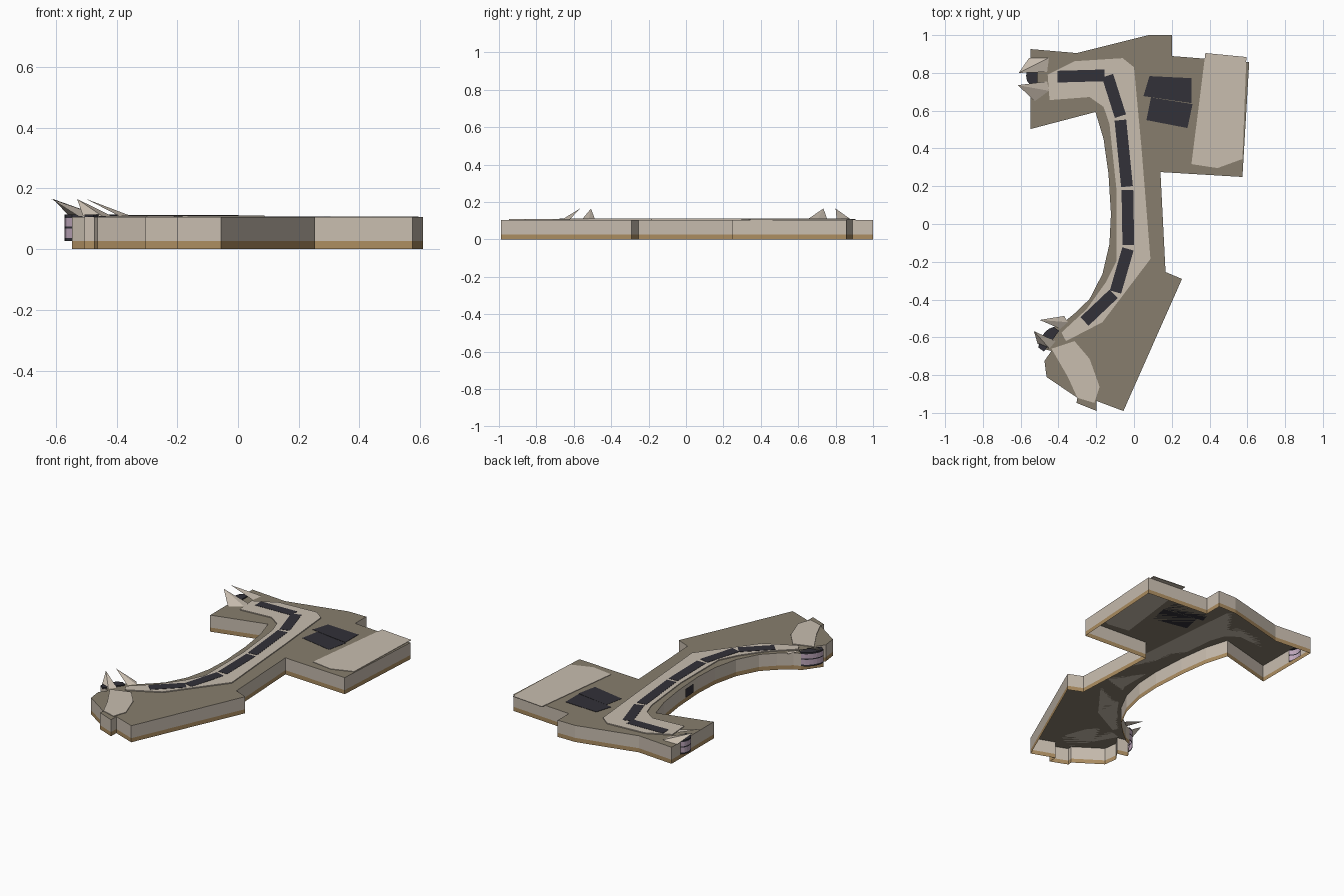
import bpy
import bmesh
import math
from mathutils import Vector

cube = bpy.data.objects.get("Cube")
if cube:
    bpy.data.objects.remove(cube)


def material(name, srgb):
    col = [c ** 2.2 for c in srgb] + [1.0]
    m = bpy.data.materials.new(name)
    m.use_nodes = True
    m.diffuse_color = col
    bsdf = next(n for n in m.node_tree.nodes if n.type == 'BSDF_PRINCIPLED')
    bsdf.inputs["Base Color"].default_value = col
    return m


BEIGE = material("beige stone", (.78, .735, .68))
TAUPE = material("taupe roof", (.525, .49, .425))
BROWN = material("brown plinth", (.67, .55, .38))
DARK = material("dark glass", (.21, .205, .23))
LILAC = material("lilac panel", (.74, .65, .73))


def finish(name, bm, mats):
    me = bpy.data.meshes.new(name)
    bm.to_mesh(me)
    bm.free()
    for m in mats:
        me.materials.append(m)
    ob = bpy.data.objects.new(name, me)
    bpy.context.collection.objects.link(ob)
    return ob


def slab(name, pts, z0, z1, mat):
    """Flat plate from a plan outline; no thickness gives a single sheet."""
    bm = bmesh.new()
    face = bm.faces.new([bm.verts.new((x, y, z0)) for x, y in pts])
    if z1 > z0:
        res = bmesh.ops.extrude_face_region(bm, geom=[face])
        up = [v for v in res["geom"] if isinstance(v, bmesh.types.BMVert)]
        bmesh.ops.translate(bm, verts=up, vec=(0, 0, z1 - z0))
        bmesh.ops.recalc_face_normals(bm, faces=bm.faces)
    else:
        face.normal_update()
        if face.normal.z < 0:
            face.normal_flip()
    bmesh.ops.triangulate(bm, faces=[f for f in bm.faces if len(f.verts) > 4])
    return finish(name, bm, [mat])


def wall(name, runs, bands):
    """Upright sheets along plan edges; bands are (z0, z1, material)."""
    bm = bmesh.new()
    for a, b in runs:
        for i, (z0, z1, _) in enumerate(bands):
            f = bm.faces.new([bm.verts.new((*p, z)) for p, z in
                              ((b, z0), (a, z0), (a, z1), (b, z1))])
            f.material_index = i
    bmesh.ops.remove_doubles(bm, verts=bm.verts, dist=.0001)
    return finish(name, bm, [m for _, _, m in bands])


def ribbon(name, a, b, width, z0, z1, mat):
    a, b = Vector(a), Vector(b)
    s = (b - a).normalized().orthogonal() * width / 2
    return slab(name, [a + s, b + s, b - s, a - s], z0, z1, mat)


ROOF = .105
PLINTH = .026
north_bay = ((-.547, .735), (-.547, .835))
south_bay = ((-.505, -.655), (-.425, -.545))

# Building shell, open underneath, with gaps for the glazed bays
outline = [
    (-.547, .926), (-.304, .905), (.077, 1), (.2, 1), (.2, .889), (.61, .857),
    (.574, .249), (.14, .275), (.167, -.254), (.254, -.291), (-.056, -.99),
    (-.198, -.937), (-.198, -.99), (-.304, -.947), (-.3, -.92), (-.463, -.81),
    (-.474, -.725), (-.437, -.672), *south_bay, (-.384, -.53), (-.31, -.47),
    (-.235, -.397), (-.167, -.265), (-.13, -.106), (-.122, .053),
    (-.135, .265), (-.161, .45), (-.204, .593), (-.547, .503), *north_bay]
edges = list(zip(outline, outline[1:] + outline[:1]))
wall("plinth", edges, [(0, PLINTH, BROWN)])
wall("outer_walls", [e for e in edges if e not in (north_bay, south_bay)],
     [(PLINTH, ROOF, BEIGE)])
slab("roof", outline, ROOF, ROOF, TAUPE)


# Curved bays with alternating glass lines and lilac panels
def bay(name, ends, bulge):
    a, b = map(Vector, ends)
    d = b - a
    out = Vector((-d.y, d.x)).normalized()
    n = 6
    arc = [a + d * i / n + out * bulge * math.sin(math.pi * i / n) ** .6
           if 0 < i < n else a + d * i / n for i in range(n + 1)]
    arc = [tuple(p) for p in arc]
    levels = [PLINTH, .036, .068, .075, .103, .113]
    wall(name + "_facade", list(zip(arc, arc[1:])),
         [(z0, z1, (DARK, LILAC)[i % 2])
          for i, (z0, z1) in enumerate(zip(levels, levels[1:]))])
    back = [tuple(b - out * .035), tuple(a - out * .035)]
    slab(name + "_cap", arc + back, ROOF + .001, .113, DARK)


bay("north_bay", north_bay, .024)
bay("south_bay", south_bay, .022)

# Pale raised roof spine and end plates
slab("roof_spine", [
    (-.457, .79), (-.315, .862), (-.06, .878), (0, .83), (.04, .4),
    (.087, -.185), (-.167, -.52), (-.36, -.62), (-.384, -.575),
    (-.25, -.45), (-.15, -.31), (-.093, -.196), (-.093, .185), (-.13, .53),
    (-.161, .62), (-.235, .672), (-.447, .656)], ROOF, .111, BEIGE)
slab("east_roof_plate", [(.378, .905), (.595, .884), (.574, .344),
                         (.442, .296), (.304, .317)], ROOF - .001, .108, BEIGE)
slab("south_roof_plate", [
    (-.437, -.66), (-.315, -.62), (-.235, -.714), (-.182, -.862),
    (-.21, -.947), (-.3, -.92), (-.35, -.81)], ROOF, .109, BEIGE)

# Skylights along the spine
skylights = [((-.405, .78), (-.156, .787)), ((-.14, .785), (-.072, .571)),
             ((-.072, .55), (-.037, .198)), ((-.035, .18), (-.03, -.111)),
             ((-.032, -.132), (-.098, -.36)), ((-.108, -.37), (-.262, -.516))]
for i, (a, b) in enumerate(skylights):
    ribbon(f"skylight_{i + 1}", a, b, .062, .111, .1125, DARK)

# Dark roof pads
slab("north_roof_pad", [(.082, .783), (.304, .772), (.304, .64), (.05, .677)],
     ROOF, .107, DARK)
slab("south_roof_pad", [(.09, .67), (.31, .635), (.283, .508), (.066, .55)],
     ROOF, .1065, DARK)

# Leaning pointed canopies over the bays
canopies = {
    "north_canopy_a": [(-.61, .8), (-.555, .88), (-.45, .88), (-.46, .805)],
    "north_canopy_b": [(-.615, .735), (-.525, .65), (-.45, .705), (-.46, .755)],
    "south_canopy_a": [(-.5, -.508), (-.37, -.487), (-.35, -.52), (-.39, -.555)],
    "south_canopy_b": [(-.53, -.567), (-.415, -.62), (-.447, -.66), (-.51, -.635)]}
for name, (tip, *base) in canopies.items():
    bm = bmesh.new()
    top = bm.verts.new((*tip, .165))
    low = [bm.verts.new((*p, .108)) for p in base]
    bm.faces.new(low)
    for i in range(3):
        bm.faces.new((low[i], low[i - 1], top))
    bmesh.ops.recalc_face_normals(bm, faces=bm.faces)
    finish(name, bm, [BEIGE])

# Doorway on the inner curved wall
wall("curved_wall_door", [((-.136, .12), (-.141, .205))], [(.035, .09, DARK)])
